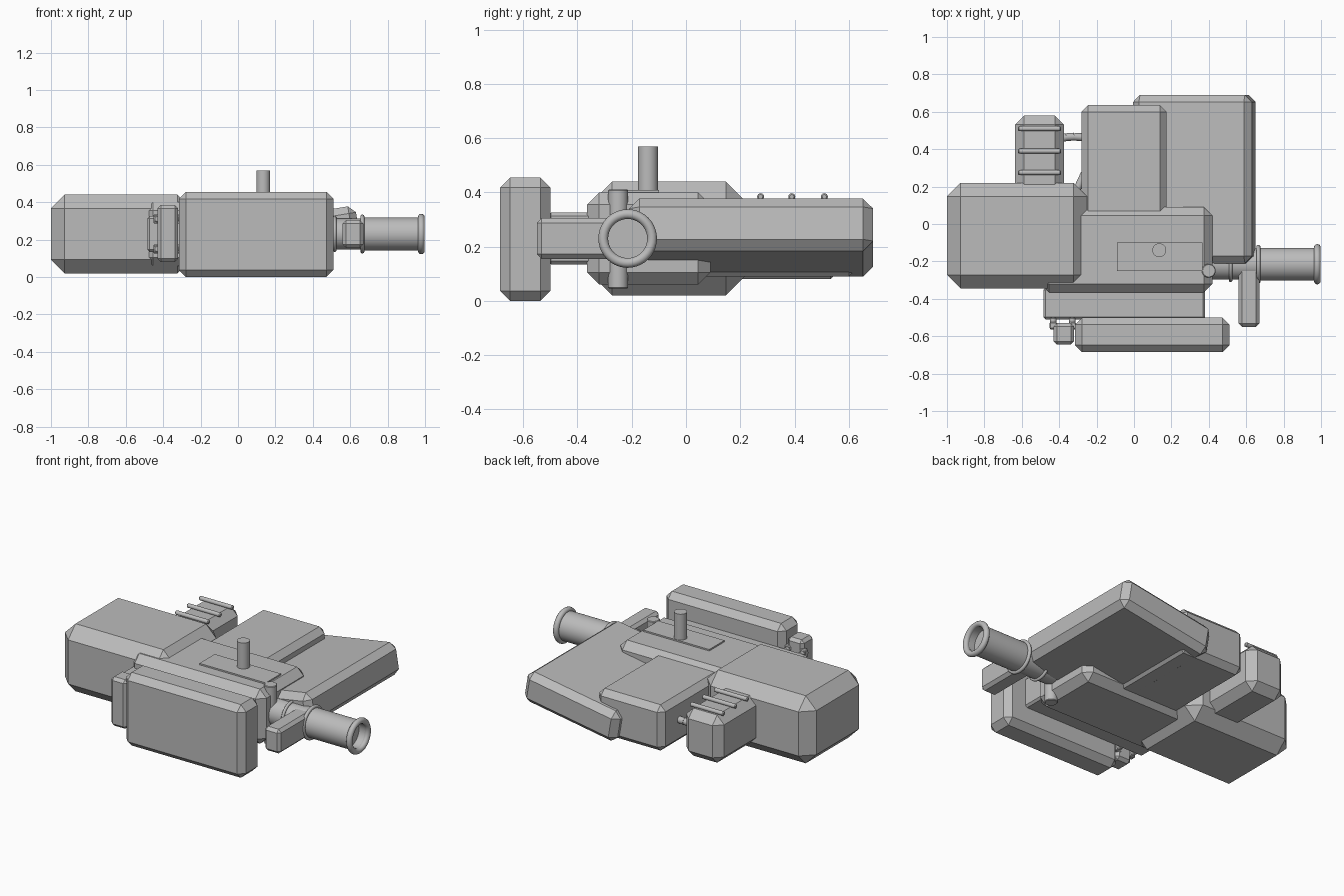
import bpy, bmesh, math
from mathutils import Vector

cube = bpy.data.objects.get("Cube")
if cube:
    bpy.data.objects.remove(cube)

# One plain grey for everything
grey = bpy.data.materials.new("plain_grey")
grey.use_nodes = True
colour = (0.5, 0.5, 0.5, 1)
grey.diffuse_color = colour
grey.node_tree.nodes["Principled BSDF"].inputs["Base Color"].default_value = colour


def finish(name, bm, smooth=False):
    bmesh.ops.recalc_face_normals(bm, faces=bm.faces)
    mesh = bpy.data.meshes.new(name)
    bm.to_mesh(mesh)
    bm.free()
    mesh.materials.append(grey)
    obj = bpy.data.objects.new(name, mesh)
    bpy.context.collection.objects.link(obj)
    if smooth:
        bpy.ops.object.select_all(action="DESELECT")
        obj.select_set(True)
        bpy.context.view_layer.objects.active = obj
        bpy.ops.object.shade_smooth_by_angle(angle=math.radians(35))
    return obj


def block(name, x, y, z, chamfer=0.0):
    """Box between the given (low, high) limits with chamfered edges, origin at its centre."""
    bm = bmesh.new()
    bmesh.ops.create_cube(bm, size=1)
    bmesh.ops.scale(bm, vec=(x[1] - x[0], y[1] - y[0], z[1] - z[0]), verts=bm.verts)
    if chamfer:
        bmesh.ops.bevel(bm, geom=bm.edges[:], offset=chamfer, segments=1,
                        affect="EDGES", profile=0.5)
    obj = finish(name, bm)
    obj.location = [(a + b) / 2 for a, b in (x, y, z)]
    return obj


def turned(name, profile, base, axis, sides=32):
    """Spin (radius, distance) points around an axis through base."""
    bm = bmesh.new()
    verts = [bm.verts.new((r, 0, d)) for r, d in profile]
    edges = [bm.edges.new(pair) for pair in zip(verts, verts[1:])]
    bmesh.ops.spin(bm, geom=verts + edges, cent=(0, 0, 0), axis=(0, 0, 1),
                   angle=math.tau, steps=sides)
    bmesh.ops.remove_doubles(bm, verts=bm.verts, dist=0.0001)
    obj = finish(name, bm, True)
    obj.location = base
    obj.rotation_euler = Vector(axis).to_track_quat("Z", "Y").to_euler()
    return obj


def rod(name, start, end, r, round_end=0.0, sides=24):
    a, b = Vector(start), Vector(end)
    length, e = (b - a).length, round_end
    profile = [(0, 0), (r - e, 0), (r, e), (r, length - e), (r - e, length), (0, length)]
    return turned(name, profile, a, b - a, sides)


def ring(name, x, radius, thick):
    """Rounded collar around the barrel."""
    steps = 12
    profile = [(radius + thick * math.cos(i * math.tau / steps),
                thick * math.sin(i * math.tau / steps)) for i in range(steps + 1)]
    return turned(name, profile, (x, BARREL_Y, BARREL_Z), (1, 0, 0), 40)


BARREL_Y, BARREL_Z = -0.215, 0.23

# Main bodies
block("side_body", (-1, -0.25), (-0.345, 0.22), (0.02, 0.44), 0.073)
block("centre_body", (-0.5, 0.42), (-0.365, 0.09), (0.06, 0.40), 0.045)
block("rear_body", (-0.28, 0.175), (0, 0.635), (0.09, 0.375), 0.035)

# Tilted rear panel, rising to the outside
panel = block("tilted_panel", (0, 0.645), (-0.21, 0.69), (0.135, 0.332), 0.038)
panel.rotation_euler.y = math.radians(-9.5)

# Front plate and its mounting
block("front_plate", (-0.315, 0.51), (-0.685, -0.5), (0, 0.455), 0.037)
block("plate_mount", (-0.485, 0.38), (-0.51, -0.34), (0.135, 0.325), 0.012)
block("latch_block", (-0.43, -0.32), (-0.645, -0.53), (0.08, 0.385), 0.018)
for x in (-0.432, -0.33):
    for z in (0.15, 0.31):
        rod("latch_pin", (x, -0.565, z), (x, -0.5, z), 0.018, 0.005, 12)
        block("latch_foot", (x - 0.02, x + 0.02), (-0.56, -0.525),
              (z - 0.025, z + 0.025), 0.005)

# Rear box with rails and connecting pipe
block("rear_box", (-0.635, -0.375), (0.15, 0.58), (0.08, 0.376), 0.048)
for y in (0.275, 0.39, 0.51):
    rod("box_rail", (-0.62, y, 0.384), (-0.39, y, 0.384), 0.013, 0.005, 16)
bend = [(-0.4, 0.455, 0.24), (-0.36, 0.465, 0.24), (-0.32, 0.467, 0.24), (-0.25, 0.462, 0.24)]
for a, b in zip(bend, bend[1:]):
    rod("connecting_pipe", a, b, 0.021, 0, 16)
rod("short_strut", (-0.33, 0.13, 0.24), (-0.265, 0.27, 0.24), 0.02, 0, 16)

# Top fittings
block("top_plate", (-0.09, 0.365), (-0.25, -0.1), (0.39, 0.409))
rod("top_post", (0.135, -0.14, 0.39), (0.135, -0.14, 0.57), 0.037)
rod("hinge_pin", (0.4, -0.25, 0.046), (0.4, -0.25, 0.411), 0.037, 0.004)

# Barrel with a hollow end and collars
turned("barrel", [(0, 0.38), (0.083, 0.38), (0.083, 0.66), (0.088, 0.66), (0.088, 0.98),
                  (0.075, 0.98), (0.075, 0.93), (0, 0.93)],
       (0, BARREL_Y, BARREL_Z), (1, 0, 0), 40)
ring("inner_collar", 0.517, 0.087, 0.009)
ring("middle_collar", 0.665, 0.093, 0.011)
ring("end_collar", 0.98, 0.09, 0.018)

# Side grip
block("side_grip", (0.56, 0.67), (-0.55, -0.22), (0.155, 0.305), 0.018)
